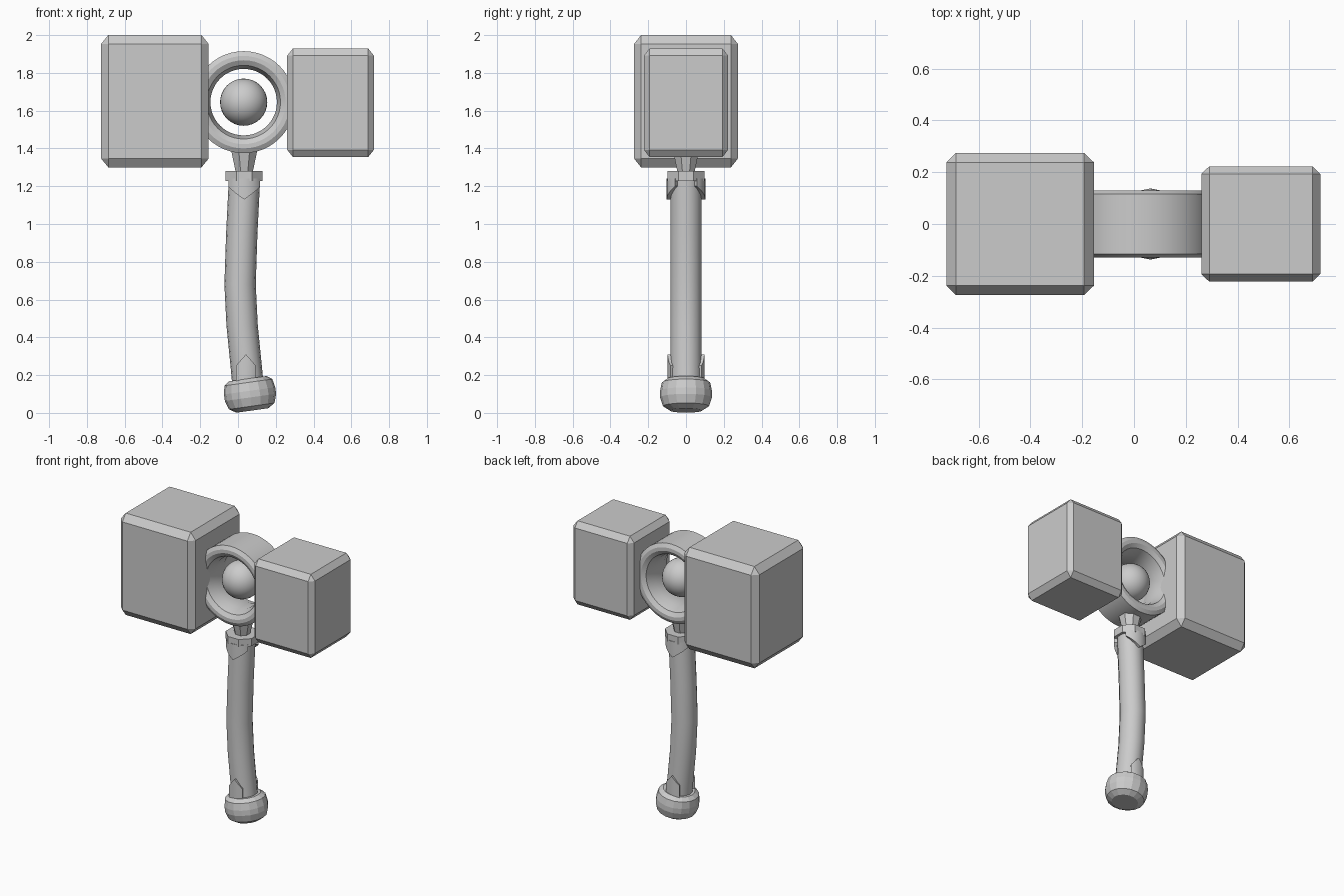
import bpy, bmesh, math
from mathutils import Matrix, Vector

cube = bpy.data.objects.get("Cube")
if cube:
    bpy.data.objects.remove(cube, do_unlink=True)

grey = bpy.data.materials.new("plain_grey")
grey.use_nodes = True
COLOR = (0.6, 0.6, 0.6, 1)
grey.diffuse_color = COLOR
grey.node_tree.nodes["Principled BSDF"].inputs["Base Color"].default_value = COLOR


def finish(name, bm, smooth=None):
    """Turn a bmesh into a named object, optionally smooth below an angle."""
    bmesh.ops.recalc_face_normals(bm, faces=bm.faces)
    mesh = bpy.data.meshes.new(name)
    bm.to_mesh(mesh)
    bm.free()
    obj = bpy.data.objects.new(name, mesh)
    bpy.context.collection.objects.link(obj)
    mesh.materials.append(grey)
    if smooth:
        bpy.ops.object.select_all(action='DESELECT')
        obj.select_set(True)
        bpy.context.view_layer.objects.active = obj
        bpy.ops.object.shade_smooth_by_angle(angle=math.radians(smooth))
    return obj


def block(name, center, size):
    """Box with a single chamfer that scales with its sides."""
    bm = bmesh.new()
    bmesh.ops.create_cube(bm, size=1)
    bmesh.ops.bevel(bm, geom=bm.edges[:], offset=0.067, segments=1, affect='EDGES')
    bmesh.ops.scale(bm, vec=size, verts=bm.verts)
    bmesh.ops.translate(bm, vec=center, verts=bm.verts)
    return finish(name, bm)


def loft(bm, rings, closed=False):
    """Skin rows of vertices; cap the ends unless the loop closes."""
    n = len(rings[0])
    pairs = list(zip(rings, rings[1:]))
    if closed:
        pairs.append((rings[-1], rings[0]))
    for a, b in pairs:
        for i in range(n):
            j = (i + 1) % n
            bm.faces.new((a[i], a[j], b[j], b[i]))
    if not closed:
        bm.faces.new(rings[0])
        bm.faces.new(rings[-1])


def lathe(name, profile, sides, matrix, closed=False, turn=0, smooth=None):
    """Revolve (radius, height) points about local z."""
    bm = bmesh.new()
    rings = []
    for r, h in profile:
        angles = [math.tau * (i + turn) / sides for i in range(sides)]
        rings.append([bm.verts.new(matrix @ Vector((r * math.cos(a), r * math.sin(a), h)))
                      for a in angles])
    loft(bm, rings, closed)
    return finish(name, bm, smooth)


def tab(name, x, radius, base, shoulder, tip, spread, side):
    """Pointed curved plate wrapped round the shaft; side is -1 front, 1 back."""
    bm = bmesh.new()
    steps = 12
    rows = []
    for i in range(steps + 1):
        t = 2 * i / steps - 1
        a = math.radians(spread) * t
        edge = tip + (shoulder - tip) * abs(t)
        row = []
        for r in (radius, radius - 0.025):
            for z in (base, edge):
                row.append(bm.verts.new((x + r * math.sin(a), side * r * math.cos(a), z)))
        rows.append([row[k] for k in (0, 1, 3, 2)])
    loft(bm, rows)
    return finish(name, bm, 35)


# Hammer heads
block("large_head", (-0.44, 0, 1.65), (0.57, 0.55, 0.70))
block("small_head", (0.49, 0, 1.642), (0.46, 0.446, 0.575))

# Ring between the heads, with a chamfered rim and a bulging inner wall
half = [(0.27, 0.115), (0.245, 0.129), (0.222, 0.129), (0.195, 0.112), (0.176, 0.05)]
ring_profile = half + [(r, -h) for r, h in reversed(half)]
hub = Matrix.Translation((0.03, 0, 1.645))
lathe("head_ring", ring_profile, 48, hub @ Matrix.Rotation(math.pi / 2, 4, 'X'),
      closed=True, smooth=25)

# Floating ball
bm = bmesh.new()
bmesh.ops.create_uvsphere(bm, u_segments=32, v_segments=16, radius=0.125, matrix=hub)
finish("center_ball", bm, 60)

# Neck and collar
axis = Matrix.Translation((0.033, 0, 0))
lathe("neck", [(0.045, 1.24), (0.05, 1.28), (0.075, 1.39)], 8, axis, turn=0.5)
lathe("collar", [(0.106, 1.228), (0.106, 1.28)], 8, axis, turn=0.5)

# Gently bent shaft
bm = bmesh.new()
path = [(0.055, 0.12), (0.046, 0.22), (0.022, 0.46), (0.011, 0.68), (0.02, 0.95), (0.035, 1.25)]
rings = []
for x, z in path:
    rings.append([bm.verts.new((x + 0.083 * math.cos(math.tau * i / 16),
                                0.083 * math.sin(math.tau * i / 16), z))
                  for i in range(16)])
loft(bm, rings)
finish("shaft", bm, 35)

# Faceted pommel, square to the end of the shaft
pommel_profile = [(0.085, -0.085), (0.122, -0.062), (0.137, -0.015), (0.137, 0.02),
                  (0.128, 0.065), (0.1, 0.085)]
pommel_place = Matrix.Translation((0.064, 0, 0.097)) @ Matrix.Rotation(math.radians(-8), 4, 'Y')
lathe("pommel", pommel_profile, 16, pommel_place)

# Pointed tabs on the front and back of collar and pommel
for side, word in ((-1, "front"), (1, "back")):
    tab(word + "_collar_tab", 0.033, 0.102, 1.24, 1.2, 1.13, 56, side)
    tab(word + "_pommel_tab", 0.042, 0.097, 0.15, 0.25, 0.31, 32, side)
